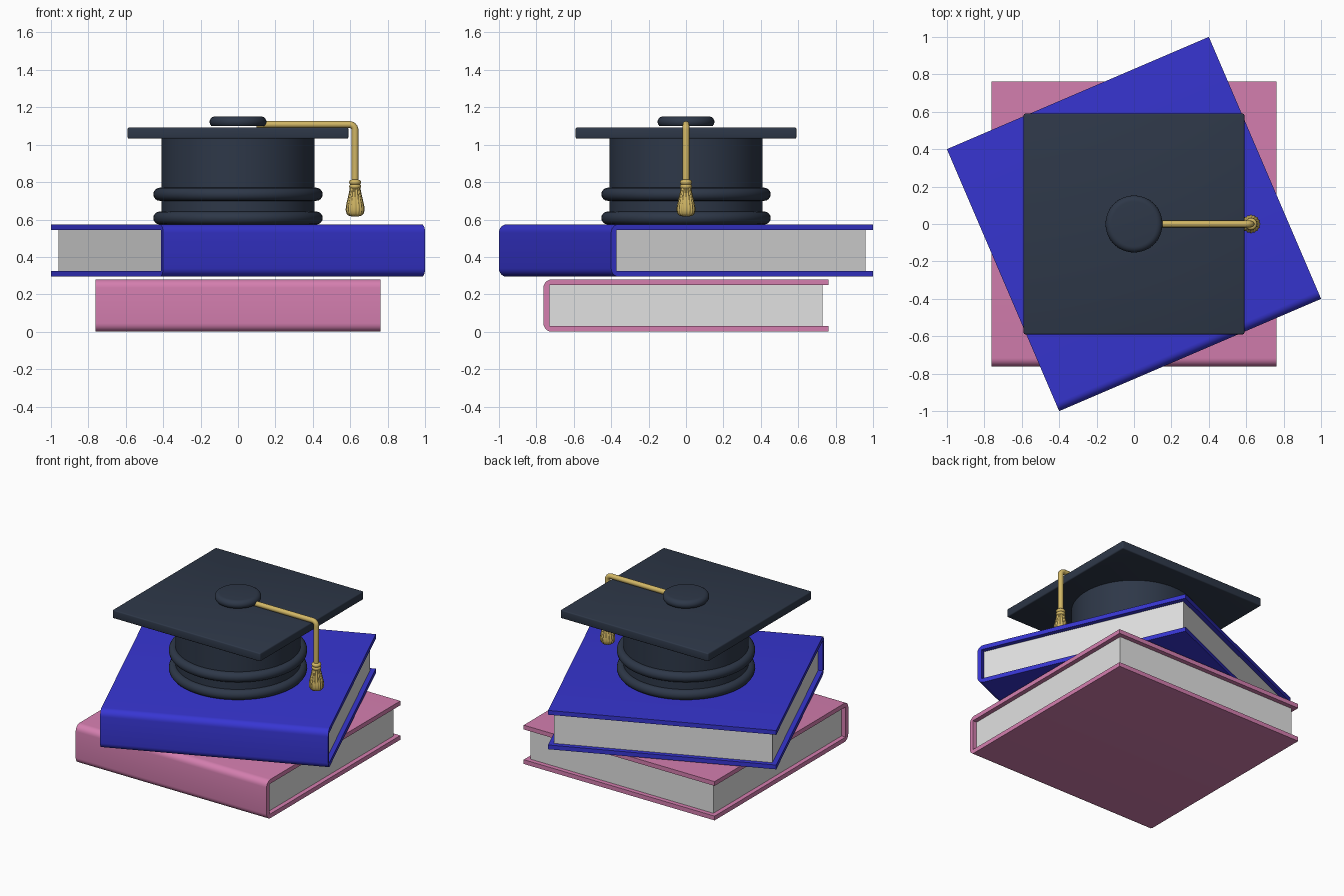
import bpy, bmesh, math
from mathutils import Vector

if "Cube" in bpy.data.objects:
    bpy.data.objects.remove(bpy.data.objects["Cube"])


def material(name, rgb):
    m = bpy.data.materials.new(name)
    m.diffuse_color = (*rgb, 1)
    m.use_nodes = True
    m.node_tree.nodes["Principled BSDF"].inputs["Base Color"].default_value = m.diffuse_color
    return m


PINK = material("pink cover", (0.66, 0.21, 0.43))
BLUE = material("blue cover", (0.038, 0.036, 0.64))
PAPER = material("paper", (0.75, 0.75, 0.75))
NAVY = material("dark navy cloth", (0.027, 0.039, 0.065))
GOLD = material("gold thread", (0.64, 0.47, 0.13))


def finish(bm, name, mat, angle=35):
    bmesh.ops.recalc_face_normals(bm, faces=bm.faces[:])
    me = bpy.data.meshes.new(name)
    bm.to_mesh(me)
    bm.free()
    me.materials.append(mat)
    ob = bpy.data.objects.new(name, me)
    bpy.context.collection.objects.link(ob)
    bpy.ops.object.select_all(action='DESELECT')
    ob.select_set(True)
    bpy.context.view_layer.objects.active = ob
    bpy.ops.object.shade_smooth_by_angle(angle=math.radians(angle))
    return ob


def box(name, mat, size, center, bevel=0):
    bm = bmesh.new()
    bmesh.ops.create_cube(bm, size=1)
    for v in bm.verts:
        v.co = Vector(a * b for a, b in zip(v.co, size)) + Vector(center)
    if bevel:
        bmesh.ops.bevel(bm, geom=bm.edges[:], offset=bevel, segments=3,
                        profile=0.5, affect='EDGES')
    return finish(bm, name, mat)


def lathe(name, mat, profile, center, sides=64, flutes=0, depth=0.0):
    """Spin (radius, z) points round z; optional flutes ripple the radius."""
    bm = bmesh.new()
    rings = []
    for r, z in profile:
        ring = []
        for i in range(sides):
            a = 2 * math.pi * i / sides
            k = r * (1 + depth * math.cos(flutes * a))
            ring.append(bm.verts.new((center[0] + k * math.cos(a),
                                      center[1] + k * math.sin(a), center[2] + z)))
        rings.append(ring)
    for lo, hi in zip(rings, rings[1:]):
        for i in range(sides):
            j = (i + 1) % sides
            bm.faces.new((lo[i], lo[j], hi[j], hi[i]))
    bm.faces.new(rings[0])
    bm.faces.new(rings[-1])
    return finish(bm, name, mat, 50)


def ring(name, mat, major, minor, center, n=64, m=16):
    bm = bmesh.new()
    grid = [[bm.verts.new((
        center[0] + (major + minor * math.cos(2 * math.pi * j / m)) * math.cos(2 * math.pi * i / n),
        center[1] + (major + minor * math.cos(2 * math.pi * j / m)) * math.sin(2 * math.pi * i / n),
        center[2] + minor * math.sin(2 * math.pi * j / m))) for j in range(m)] for i in range(n)]
    for i in range(n):
        for j in range(m):
            a, b = grid[i], grid[(i + 1) % n]
            bm.faces.new((a[j], b[j], b[(j + 1) % m], a[(j + 1) % m]))
    return finish(bm, name, mat, 60)


def book(name, mat, z, turn):
    h, t, s, r = 0.28, 0.031, 0.762, 0.045
    # C-shaped cover profile in (y, z) with rounded spine corners
    arc = [(r * math.cos(math.radians(a)), r * math.sin(math.radians(a)))
           for a in range(90, 181, 15)]
    pts = [(s, h)] + [(-s + r + c, h - r + d) for c, d in arc]
    pts += [(-s + r + c, r - d) for c, d in reversed(arc)] + [(s, 0)]
    pts += [(s, t), (-s + t, t), (-s + t, h - t), (s, h - t)]
    bm = bmesh.new()
    face = bm.faces.new([bm.verts.new((-s, y, w)) for y, w in pts])
    out = bmesh.ops.extrude_face_region(bm, geom=[face])["geom"]
    bmesh.ops.translate(bm, vec=(2 * s, 0, 0),
                        verts=[g for g in out if isinstance(g, bmesh.types.BMVert)])
    cover = finish(bm, name + "_cover", mat)
    p = 0.73
    pages = box(name + "_pages", PAPER, (2 * p, 2 * p, h - 2 * t), (0, 0, h / 2))
    for ob in (cover, pages):
        ob.location.z = z
        ob.rotation_euler.z = turn


# Stacked books
book("lower_book", PINK, 0.0, 0)
book("upper_book", BLUE, 0.294, math.atan2(0.6, 1.4))

# Cap: crown, two rolled bands, square board and button
lathe("cap_crown", NAVY, [(0.41, 0.575), (0.41, 1.04)], (0, 0, 0))
for label, z in (("lower", 0.608), ("upper", 0.735)):
    ring("cap_band_" + label, NAVY, 0.418, 0.035, (0, 0, z))
box("cap_board", NAVY, (1.18, 1.18, 0.06), (0, 0, 1.062), 0.008)
edge = [(0.12 + 0.032 * math.cos(a), 0.03 + 0.03 * math.sin(a))
        for a in [math.pi / 2 * (k / 6 - 0) for k in range(-3, 7)]]
lathe("cap_button", NAVY, edge, (0, 0, 1.092))

# Cord running over the board edge and hanging down
TX, CZ, BEND = 0.626, 1.108, 0.03
path = [(0.1, CZ)]
path += [(TX - BEND + BEND * math.sin(math.pi / 2 * k / 6),
          CZ - BEND + BEND * math.cos(math.pi / 2 * k / 6)) for k in range(7)]
path += [(TX, 0.79)]
cu = bpy.data.curves.new("cord_path", 'CURVE')
cu.dimensions = '3D'
cu.bevel_depth = 0.018
cu.bevel_resolution = 4
cu.use_fill_caps = True
sp = cu.splines.new('POLY')
sp.points.add(len(path) - 1)
for p, (x, z) in zip(sp.points, path):
    p.co = (x, 0, z, 1)
tmp = bpy.data.objects.new("cord_path", cu)
bpy.context.collection.objects.link(tmp)
bpy.context.view_layer.update()
bm = bmesh.new()
bm.from_mesh(tmp.to_mesh())
tmp.to_mesh_clear()
bpy.data.objects.remove(tmp)
finish(bm, "tassel_cord", GOLD, 50)

# Tassel: knot rings and fluted skirt
for i, z in enumerate((0.799, 0.777)):
    ring("tassel_knot_%d" % (i + 1), GOLD, 0.018, 0.014, (TX, 0, z), 32, 12)
lathe("tassel_skirt", GOLD,
      [(0.02, 0.79), (0.027, 0.77), (0.032, 0.74), (0.041, 0.70), (0.047, 0.67),
       (0.048, 0.65), (0.044, 0.632), (0.034, 0.621), (0.015, 0.616)],
      (TX, 0, 0), 96, 16, 0.05)
